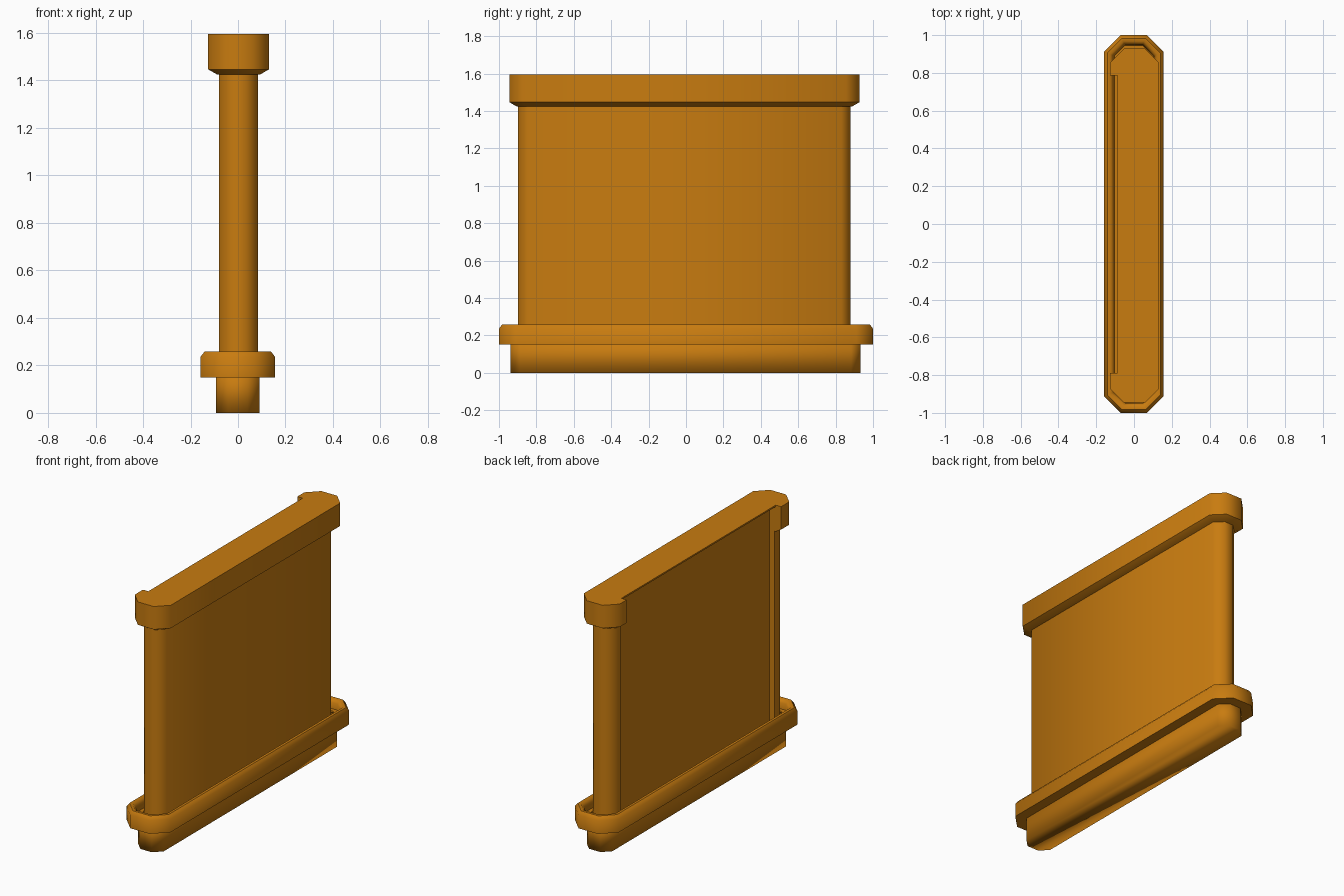
import bpy, bmesh

if "Cube" in bpy.data.objects:
    bpy.data.objects.remove(bpy.data.objects["Cube"])

mat = bpy.data.materials.new("amber")
mat.diffuse_color = (0.58, 0.2, 0.005, 1)
mat.use_nodes = True
mat.node_tree.nodes["Principled BSDF"].inputs["Base Color"].default_value = mat.diffuse_color
BACK = -0.045  # recessed back plane of the panel


def octagon(x0, x1, y0, y1, c, inset=0.0):
    """Long rectangle with cut corners, counter-clockwise."""
    x0, y0, x1, y1 = x0 + inset, y0 + inset, x1 - inset, y1 - inset
    c = c - 0.586 * inset
    return [(x0 + c, y0), (x1 - c, y0), (x1, y0 + c), (x1, y1 - c),
            (x1 - c, y1), (x0 + c, y1), (x0, y1 - c), (x0, y0 + c)]


def notched(o, depth_x):
    """Cut a long shallow recess into the back (-x) side of an octagon."""
    x = o[7][0]
    return o[:7] + [(x, 0.785), (depth_x, 0.785), (depth_x, -0.79), (x, -0.79)] + o[7:]


def loft(name, levels, ring=False, angle=0.9):
    """Skin a stack of (outline, z) levels; a ring joins last to first, else ends are capped."""
    bm = bmesh.new()
    loops = [[bm.verts.new((x, y, z)) for x, y in pts] for pts, z in levels]
    pairs = list(zip(loops, loops[1:]))
    if ring:
        pairs.append((loops[-1], loops[0]))
    else:
        bm.faces.new(loops[0][::-1])
        bm.faces.new(loops[-1])
    for a, b in pairs:
        n = len(a)
        for i in range(n):
            j = (i + 1) % n
            bm.faces.new((a[i], a[j], b[j], b[i]))
    bmesh.ops.recalc_face_normals(bm, faces=bm.faces)
    me = bpy.data.meshes.new(name)
    bm.to_mesh(me)
    bm.free()
    ob = bpy.data.objects.new(name, me)
    bpy.context.collection.objects.link(ob)
    me.materials.append(mat)
    bpy.ops.object.select_all(action='DESELECT')
    ob.select_set(True)
    bpy.context.view_layer.objects.active = ob
    bpy.ops.object.shade_smooth_by_angle(angle=angle)
    return ob


# Foot plinth
foot = octagon(-0.092, 0.09, -0.937, 0.933, 0.05)
loft("foot", [(foot, 0), (foot, 0.19)], angle=1.6)

# Collar with a rounded lip and a groove around the panel
collar_profile = [(0.08, 0.15), (0, 0.15), (0, 0.236), (0.017, 0.258),
                  (0.034, 0.258), (0.05, 0.238), (0.054, 0.2), (0.08, 0.2)]
loft("collar", [(octagon(-0.158, 0.156, -1, 1, 0.088, i), z)
                for i, z in collar_profile], ring=True)

# Upright panel, recessed between its two rounded end posts
panel = notched(octagon(-0.08, 0.085, -0.897, 0.88, 0.05), BACK)
loft("panel", [(panel, 0.17), (panel, 1.46)])


# Top rail: end hooks wrap around to the back, roof covers the recess
def rail(inset, notch_x):
    return notched(octagon(-0.126, 0.131, -0.945, 0.928, 0.072, inset), notch_x)


loft("top_rail", [(rail(0.038, BACK), 1.425), (rail(0, BACK), 1.447),
                  (rail(0, BACK), 1.585), (rail(0, -0.088), 1.585),
                  (rail(0, -0.088), 1.595)])
